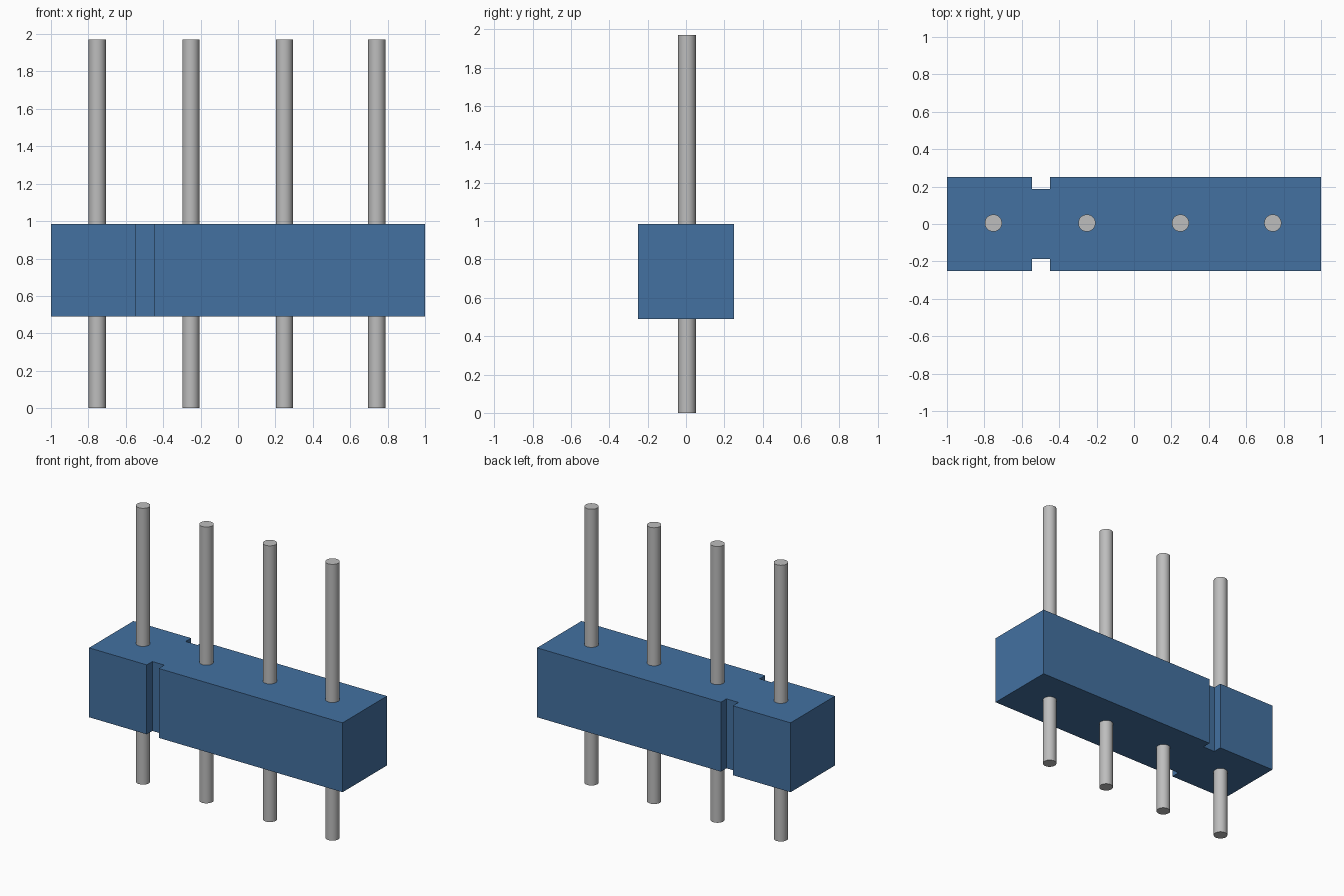
import bpy
import bmesh

cube = bpy.data.objects.get("Cube")
if cube:
    bpy.data.objects.remove(cube, do_unlink=True)


def make_material(name, rgb):
    mat = bpy.data.materials.new(name)
    mat.use_nodes = True
    color = (*rgb, 1.0)
    mat.diffuse_color = color
    mat.node_tree.nodes["Principled BSDF"].inputs["Base Color"].default_value = color
    return mat


blue = make_material("blue plastic", (0.056, 0.164, 0.356))
grey = make_material("grey metal", (0.51, 0.51, 0.51))

BOTTOM, TOP, PIN_TOP = 0.49, 0.985, 1.97
HALF_DEPTH, NOTCH_Y = 0.25, 0.187
NOTCH_LEFT, NOTCH_RIGHT = -0.545, -0.45

# Housing: one extruded outline with a notch in the front and back
front = [(-1, -HALF_DEPTH), (NOTCH_LEFT, -HALF_DEPTH), (NOTCH_LEFT, -NOTCH_Y),
         (NOTCH_RIGHT, -NOTCH_Y), (NOTCH_RIGHT, -HALF_DEPTH), (1, -HALF_DEPTH)]
outline = front + [(x, -y) for x, y in reversed(front)]
bm = bmesh.new()
base = bm.faces.new([bm.verts.new((x, y, BOTTOM)) for x, y in outline])
result = bmesh.ops.extrude_face_region(bm, geom=[base], use_keep_orig=True)
top_verts = [v for v in result["geom"] if isinstance(v, bmesh.types.BMVert)]
bmesh.ops.translate(bm, verts=top_verts, vec=(0, 0, TOP - BOTTOM))
bmesh.ops.recalc_face_normals(bm, faces=bm.faces)
mesh = bpy.data.meshes.new("housing")
bm.to_mesh(mesh)
bm.free()
mesh.materials.append(blue)
housing = bpy.data.objects.new("housing", mesh)
bpy.context.collection.objects.link(housing)

# Round pins running through the housing
for i, x in enumerate((-0.752, -0.252, 0.248, 0.742), start=1):
    bpy.ops.mesh.primitive_cylinder_add(vertices=32, radius=0.046, depth=PIN_TOP,
                                        location=(x, 0.005, PIN_TOP / 2))
    pin = bpy.context.object
    pin.name = f"pin_{i}"
    pin.data.materials.append(grey)
    bpy.ops.object.shade_smooth_by_angle()
